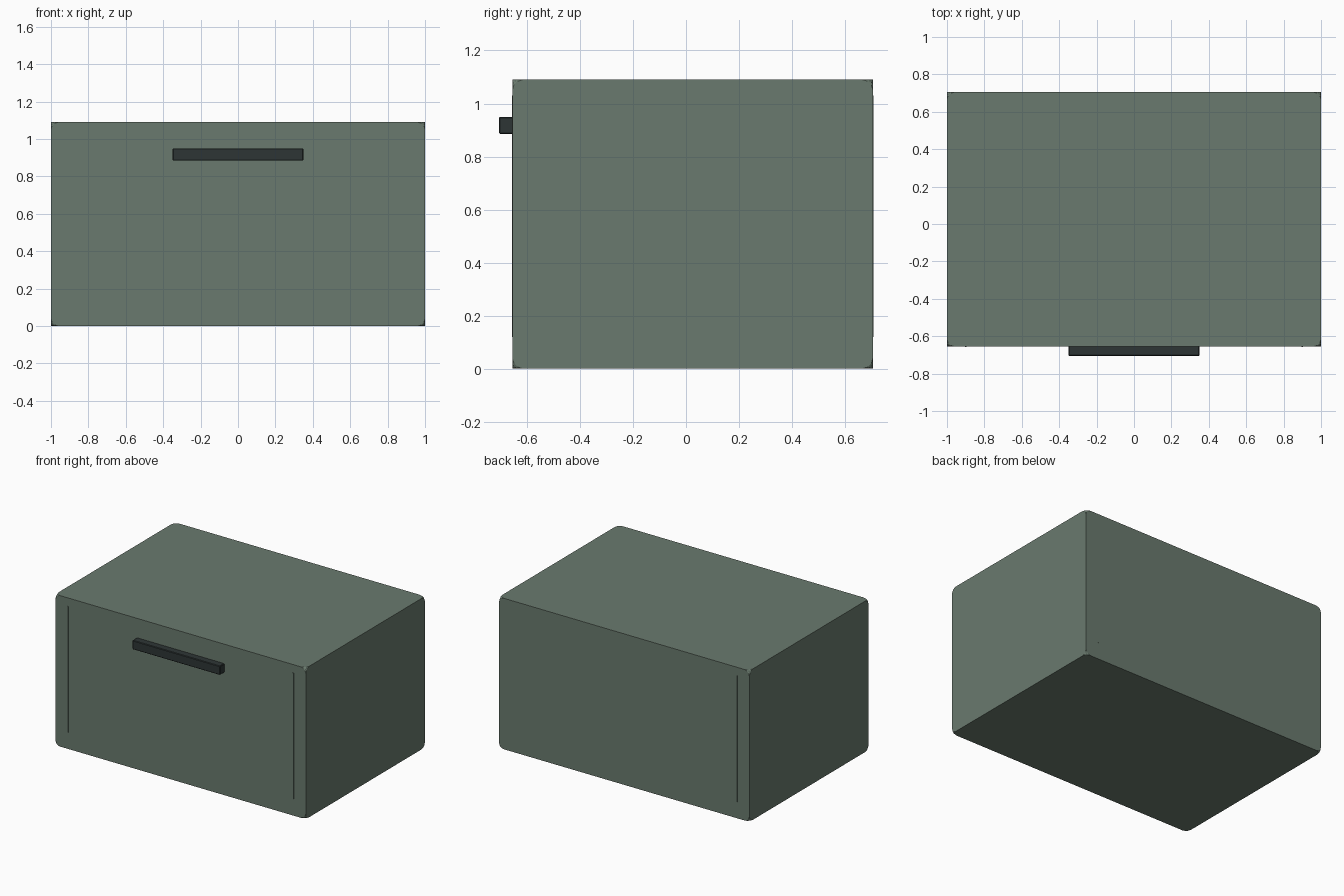
import bpy
import bmesh

if "Cube" in bpy.data.objects:
    bpy.data.objects.remove(bpy.data.objects["Cube"], do_unlink=True)


def make_material(name, color):
    mat = bpy.data.materials.new(name)
    mat.use_nodes = True
    mat.diffuse_color = color
    mat.node_tree.nodes["Principled BSDF"].inputs["Base Color"].default_value = color
    return mat


def make_box(name, low, high, mat, bevel=0, affect="EDGES", segments=1):
    """Box between two corners, with its edges or only its corners bevelled."""
    bm = bmesh.new()
    bmesh.ops.create_cube(bm, size=1)
    for v in bm.verts:
        v.co = [(a + b) / 2 + c * (b - a) for a, b, c in zip(low, high, v.co)]
    if bevel:
        geom = bm.verts[:] if affect == "VERTICES" else bm.edges[:]
        bmesh.ops.bevel(bm, geom=geom, offset=bevel, segments=segments,
                        profile=0.5, affect=affect)
    mesh = bpy.data.meshes.new(name)
    bm.to_mesh(mesh)
    bm.free()
    mesh.materials.append(mat)
    obj = bpy.data.objects.new(name, mesh)
    bpy.context.collection.objects.link(obj)
    return obj


green = make_material("grey green", (0.144, 0.195, 0.156, 1))
dark = make_material("dark slate", (0.027, 0.036, 0.036, 1))

FRONT, BACK, TOP = -0.655, 0.705, 1.09

# Body with softened corners and crisp edges
make_box("body", (-1, FRONT, 0), (1, BACK, TOP), green, 0.04, "VERTICES", 3)

# Slim vertical seam ribs on the front and back
for face, y in (("front", FRONT), ("back", BACK)):
    for side, x in (("right", -0.9), ("left", 0.9)):
        make_box(f"{face}_seam_{side}", (x - 0.004, y - 0.002, 0.12),
                 (x + 0.004, y + 0.002, 1.03), green)

# Pull handle
make_box("handle", (-0.35, -0.705, 0.885), (0.35, FRONT + 0.01, 0.95), dark, 0.004)
